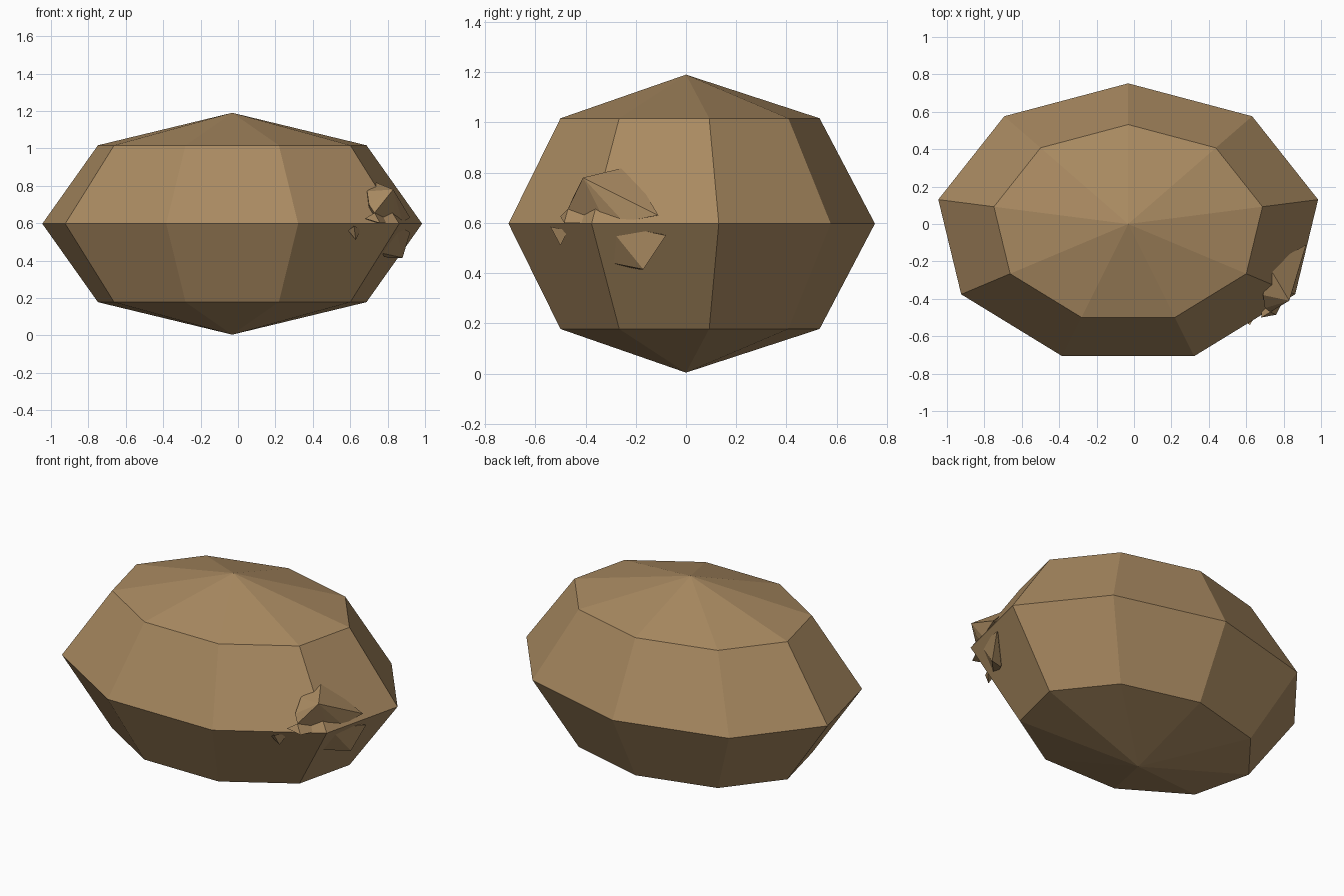
import bpy
import bmesh
from mathutils import Matrix

cube = bpy.data.objects.get("Cube")
if cube:
    bpy.data.objects.remove(cube, do_unlink=True)

brown = bpy.data.materials.new("earthy brown")
brown.use_nodes = True
colour = (0.4, 0.255, 0.12, 1)
brown.diffuse_color = colour
brown.node_tree.nodes["Principled BSDF"].inputs["Base Color"].default_value = colour


def finish(name, bm):
    bmesh.ops.recalc_face_normals(bm, faces=bm.faces)
    mesh = bpy.data.meshes.new(name)
    bm.to_mesh(mesh)
    bm.free()
    mesh.materials.append(brown)
    obj = bpy.data.objects.new(name, mesh)
    bpy.context.collection.objects.link(obj)
    return obj


def shard(name, points):
    """Faceted chip spanning the given corners."""
    bm = bmesh.new()
    for p in points:
        bm.verts.new(p)
    hull = bmesh.ops.convex_hull(bm, input=bm.verts)
    loose = [v for v in hull["geom_interior"] if isinstance(v, bmesh.types.BMVert)]
    bmesh.ops.delete(bm, geom=loose, context="VERTS")
    return finish(name, bm)


# Boulder body: stretched nine-sided sphere
bm = bmesh.new()
bmesh.ops.create_uvsphere(bm, u_segments=9, v_segments=4, radius=1)
bmesh.ops.transform(bm, verts=bm.verts,
                    matrix=Matrix.Translation((-0.031, 0, 0.597)) @ Matrix.Diagonal((1.031, 0.752, 0.593, 1)))
finish("boulder_body", bm)

# Jagged chips breaking through the side
core = (0.7, -0.25, 0.6)
notch = (0.84, -0.32, 0.6)
ridge = (0.73, -0.47, 0.655)
shard("upper_chip", [core, notch, ridge, (0.83, -0.41, 0.78), (0.72, -0.225, 0.825),
                     (0.92, -0.11, 0.63), (0.88, -0.25, 0.605), (0.69, -0.38, 0.77), (0.7, -0.45, 0.7)])
shard("lower_chip", [core, notch, (0.92, -0.08, 0.55), (0.88, -0.17, 0.415),
                     (0.8, -0.19, 0.415), (0.7, -0.37, 0.455)])
shard("side_chip", [core, notch, ridge, (0.68, -0.5, 0.625), (0.76, -0.485, 0.6)])
shard("small_spike", [(0.59, -0.52, 0.56), (0.62, -0.54, 0.585), (0.63, -0.5, 0.51), (0.66, -0.47, 0.57)])
